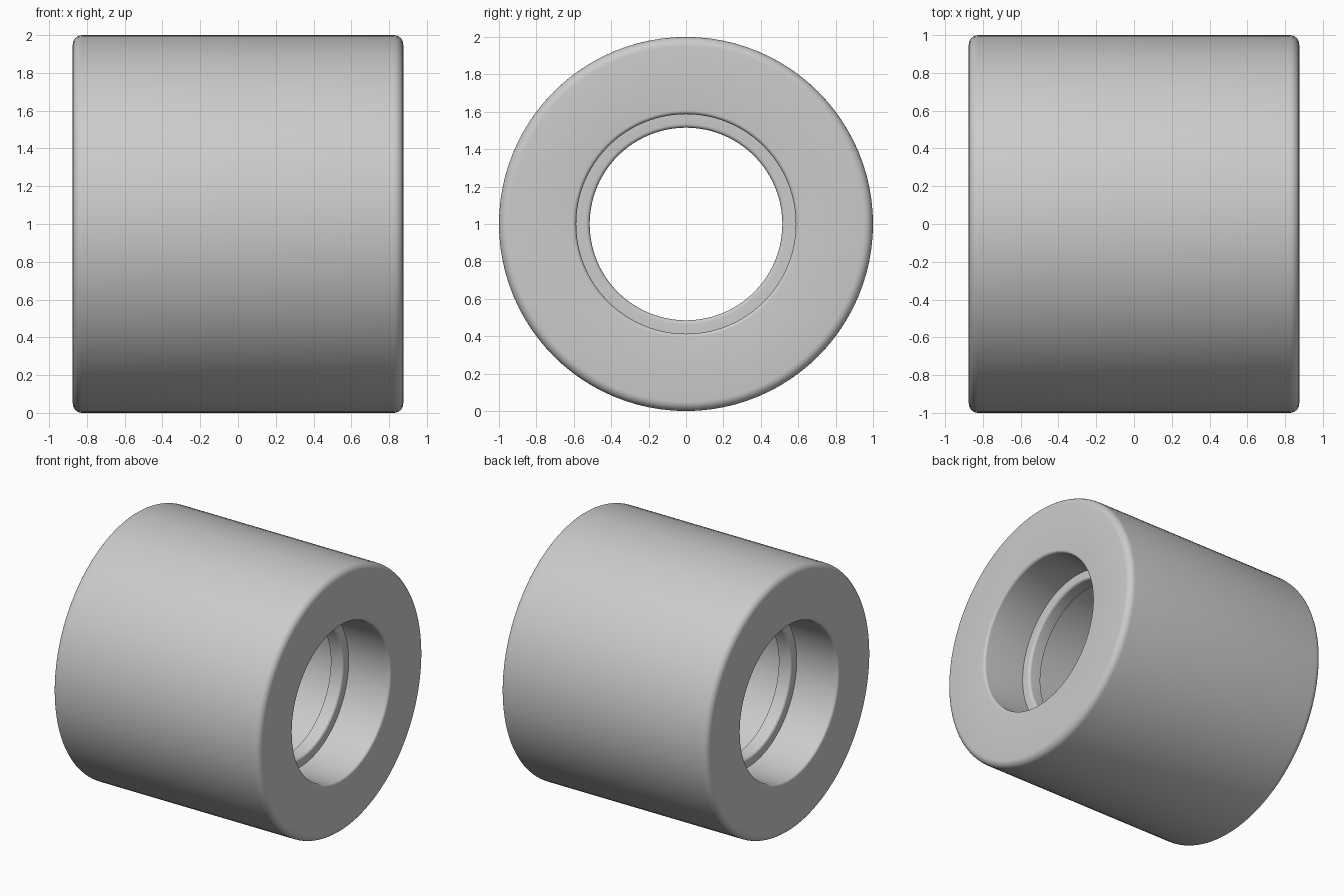
import bpy, bmesh, math
from mathutils import Vector, Matrix

cube = bpy.data.objects.get("Cube")
if cube:
    bpy.data.objects.remove(cube, do_unlink=True)

SIDES = 96
HALF = 0.875      # half length along x
OUTER = 1.0
BORE = 0.587
LIP = 0.515       # inner radius of the retaining lips
LIP_OUT, LIP_IN = 0.525, 0.425


def fillet(x, r, size, start, steps=6):
    """Quarter-round points about centre (x, r), beginning at angle start."""
    return [(x + size * math.cos(a), r + size * math.sin(a))
            for a in (math.radians(start + 90 * i / steps) for i in range(steps + 1))]


# Half of the section, from the middle of the bore round to the middle of the outside
half = [(LIP_IN, BORE), (LIP_IN, LIP)]
half += fillet(LIP_OUT - 0.02, LIP + 0.02, 0.02, -90)
half += [(LIP_OUT, BORE)]
half += fillet(HALF - 0.02, BORE + 0.02, 0.02, -90)
half += fillet(HALF - 0.05, OUTER - 0.05, 0.05, 0)
section = half + [(-x, r) for x, r in reversed(half)]

# Revolve the closed section about the x axis
bm = bmesh.new()
verts = [bm.verts.new((x, 0, r)) for x, r in section]
edges = [bm.edges.new((verts[i], verts[(i + 1) % len(verts)])) for i in range(len(verts))]
bmesh.ops.spin(bm, geom=verts + edges, cent=(0, 0, 0), axis=(1, 0, 0),
               angle=math.tau, steps=SIDES)
bmesh.ops.remove_doubles(bm, verts=bm.verts, dist=0.0001)
bmesh.ops.recalc_face_normals(bm, faces=bm.faces)
mesh = bpy.data.meshes.new("roller_sleeve")
bm.to_mesh(mesh)
bm.free()

sleeve = bpy.data.objects.new("roller_sleeve", mesh)
bpy.context.collection.objects.link(sleeve)
sleeve.location.z = OUTER

# Plain grey
grey = bpy.data.materials.new("light_grey")
grey.use_nodes = True
colour = (0.6, 0.6, 0.6, 1)
grey.diffuse_color = colour
grey.node_tree.nodes["Principled BSDF"].inputs["Base Color"].default_value = colour
mesh.materials.append(grey)

# Smooth shading with crisp steps
bpy.ops.object.select_all(action='DESELECT')
sleeve.select_set(True)
bpy.context.view_layer.objects.active = sleeve
bpy.ops.object.shade_smooth_by_angle(angle=math.radians(35))
